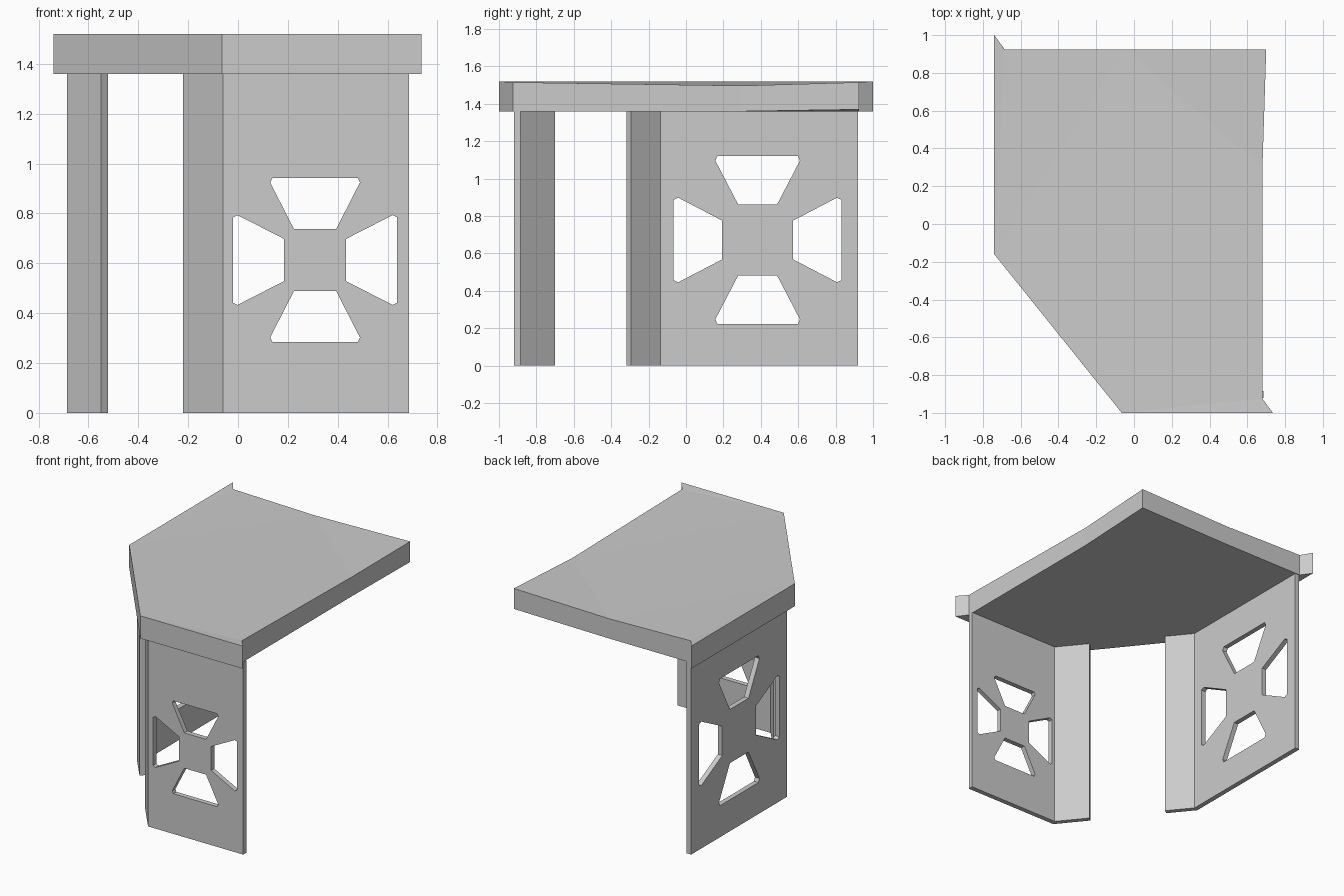
import bpy, bmesh, math
from mathutils import Matrix, Vector

if "Cube" in bpy.data.objects:
    bpy.data.objects.remove(bpy.data.objects["Cube"])


def prism(name, bottom, top):
    """Solid between two matching outlines (counter-clockwise seen from above)."""
    bm = bmesh.new()
    lo = [bm.verts.new(p) for p in bottom]
    hi = [bm.verts.new(p) for p in top]
    caps = [bm.faces.new(lo[::-1]), bm.faces.new(hi)]
    n = len(lo)
    for i in range(n):
        j = (i + 1) % n
        bm.faces.new((lo[i], lo[j], hi[j], hi[i]))
    bmesh.ops.triangulate(bm, faces=caps)
    bmesh.ops.recalc_face_normals(bm, faces=bm.faces)
    me = bpy.data.meshes.new(name)
    bm.to_mesh(me)
    bm.free()
    ob = bpy.data.objects.new(name, me)
    bpy.context.collection.objects.link(ob)
    return ob


def upright(name, outline, height):
    return prism(name, [(x, y, 0) for x, y in outline], [(x, y, height) for x, y in outline])


def cut_cross(wall, center, across, r_in, r_out, w_in, w_out):
    """Cut four flared openings arranged as a cross through a wall."""
    normal = across.cross(Vector((0, 0, 1)))
    half = [(r_in, w_in), (r_out * 0.945, w_out), (r_out, w_out * 0.95)]
    outline = [(r, -w) for r, w in half] + [(r, w) for r, w in half[::-1]]
    for k in range(4):
        turn = Matrix.Rotation(k * math.pi / 2, 2)
        pts = [turn @ Vector(p) for p in outline]
        base = [center + across * p.x + Vector((0, 0, p.y)) for p in pts]
        cutter = prism("opening_cutter", [p - normal * 0.1 for p in base],
                       [p + normal * 0.1 for p in base])
        cutter.hide_render = True
        mod = wall.modifiers.new("opening", 'BOOLEAN')
        mod.operation = 'DIFFERENCE'
        mod.solver = 'EXACT'
        mod.object = cutter
        bpy.context.view_layer.objects.active = wall
        bpy.ops.object.modifier_apply(modifier=mod.name)
        bpy.data.objects.remove(cutter)


H, T = 1.36, 0.035                       # wall height and thickness
A, B = Vector((-0.06, -0.92)), Vector((-0.685, -0.15))   # ends of the diagonal side
along = (B - A).normalized()
inward = Vector((along.y, -along.x))

# inner mitre corners
A_in = A + Vector((T * math.tan(math.atan2(along.y, -along.x) / 2), T))
B_in = B + Vector((T, T * math.tan(math.atan2(-along.x, along.y) / 2)))

# front wall
front = upright("front_wall", [A, (0.685, -0.92), (0.685, -0.92 + T), A_in], H)
cut_cross(front, Vector((0.309, -0.90, 0.613)), Vector((1, 0, 0)), 0.125, 0.329, 0.085, 0.18)

# left wall
left = upright("left_wall", [B, B_in, (-0.685 + T, 0.92), (-0.685, 0.92)], H)
cut_cross(left, Vector((-0.667, 0.383, 0.672)), Vector((0, 1, 0)), 0.19, 0.449, 0.104, 0.226)

# narrow diagonal panels flanking the entrance
end_a = A + along * 0.255
end_b = B - along * 0.215
upright("entrance_panel_front", [A, A_in, end_a + inward * T, end_a], H)
upright("entrance_panel_left", [end_b, end_b + inward * T, B_in, B], H)

# roof slab, slightly sagging along the two open edges
roof = [(-0.74, 1.0, 1.36, 1.52), (-0.74, -0.16, 1.36, 1.52), (-0.065, -1.0, 1.36, 1.52),
        (0.735, -1.0, 1.36, 1.52), (0.68, -0.925, 1.36, 1.515), (0.68, 0.3, 1.36, 1.497),
        (0.70, 0.925, 1.37, 1.515), (-0.05, 0.925, 1.36, 1.50), (-0.685, 0.925, 1.36, 1.515)]
prism("roof", [(x, y, b) for x, y, b, t in roof], [(x, y, t) for x, y, b, t in roof])
